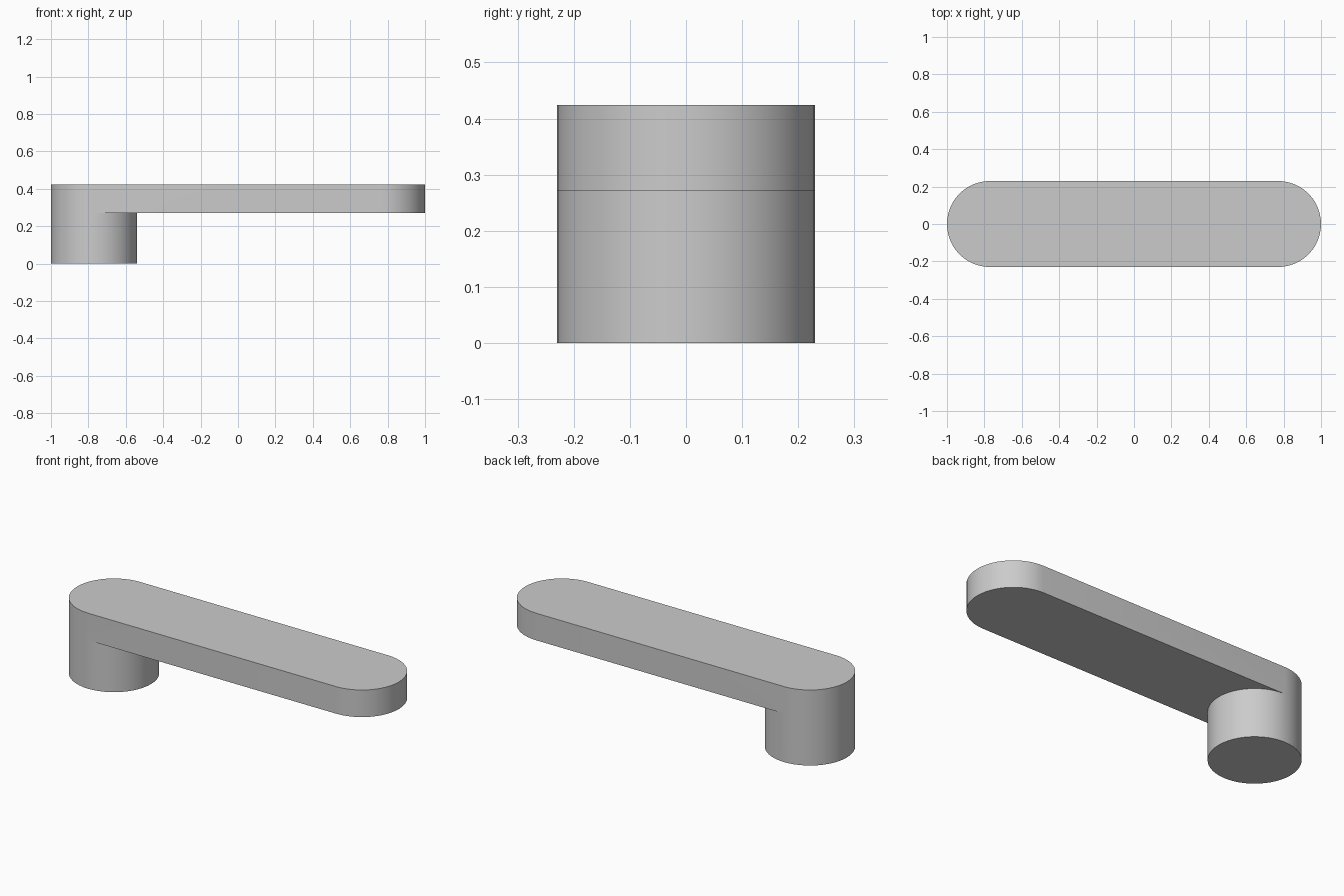
import bpy
import bmesh
from math import cos, sin, pi, radians

cube = bpy.data.objects.get("Cube")
if cube:
    bpy.data.objects.remove(cube, do_unlink=True)

RADIUS = 0.23
END_X = 1 - RADIUS
ARM_BOTTOM, ARM_TOP = 0.272, 0.424
SEGMENTS = 24

grey = bpy.data.materials.new("plain grey")
grey.use_nodes = True
colour = (0.6, 0.6, 0.6, 1)
grey.diffuse_color = colour
grey.node_tree.nodes["Principled BSDF"].inputs["Base Color"].default_value = colour

bm = bmesh.new()


def half_circle(centre_x, start, z):
    """Half a turn of vertices, anticlockwise from the start angle."""
    angles = [start + pi * i / SEGMENTS for i in range(SEGMENTS + 1)]
    return [bm.verts.new((centre_x + RADIUS * cos(a), RADIUS * sin(a), z)) for a in angles]


def wall(lower, upper):
    for i in range(len(lower) - 1):
        bm.faces.new((lower[i], lower[i + 1], upper[i + 1], upper[i]))


# Rounded ends: outer and inner halves of the post, far end of the arm
outer_foot, outer_mid, outer_top = [half_circle(-END_X, pi / 2, z) for z in (0, ARM_BOTTOM, ARM_TOP)]
inner_foot, inner_mid = [half_circle(-END_X, -pi / 2, z) for z in (0, ARM_BOTTOM)]
far_mid, far_top = [half_circle(END_X, -pi / 2, z) for z in (ARM_BOTTOM, ARM_TOP)]

# Post and its foot
wall(outer_foot, outer_mid)
wall(outer_mid, outer_top)
wall(inner_foot, inner_mid)
bm.faces.new(outer_foot + inner_foot[1:-1])

# Arm: end wall, straight sides, top and underside
wall(far_mid, far_top)
wall([outer_mid[-1], far_mid[0]], [outer_top[-1], far_top[0]])
wall([far_mid[-1], outer_mid[0]], [far_top[-1], outer_top[0]])
bm.faces.new(outer_top + far_top)
bm.faces.new(inner_mid + far_mid[::-1])

bmesh.ops.remove_doubles(bm, verts=bm.verts[:], dist=0.0001)
bmesh.ops.recalc_face_normals(bm, faces=bm.faces[:])

mesh = bpy.data.meshes.new("lever_handle")
bm.to_mesh(mesh)
bm.free()
mesh.materials.append(grey)
handle = bpy.data.objects.new("lever_handle", mesh)
bpy.context.collection.objects.link(handle)

# Smooth rounded walls with crisp rims
bpy.context.view_layer.objects.active = handle
handle.select_set(True)
bpy.ops.object.shade_smooth_by_angle(angle=radians(30))
